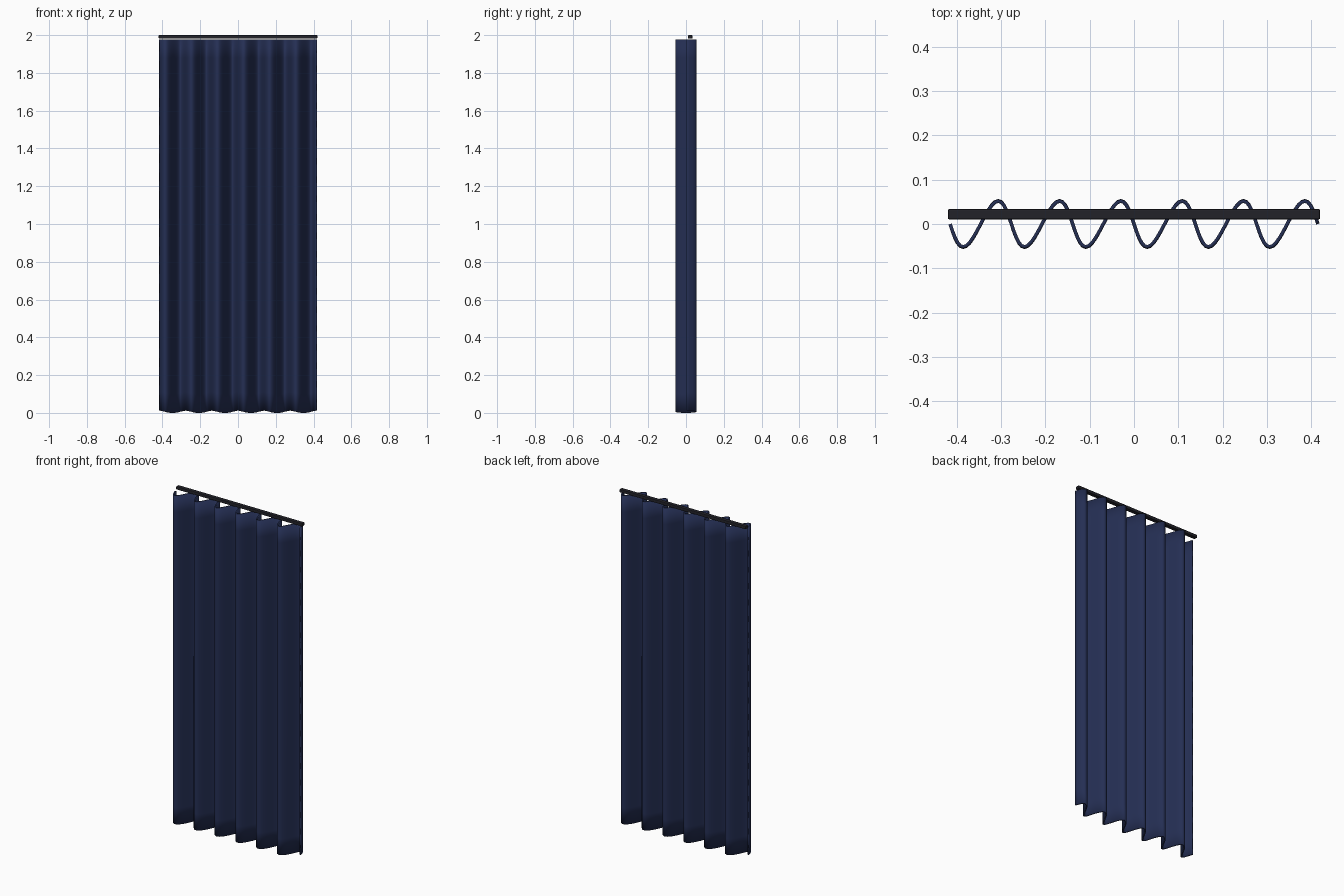
import bpy, bmesh, math

if "Cube" in bpy.data.objects:
    bpy.data.objects.remove(bpy.data.objects["Cube"])

def material(name, rgb):
    m = bpy.data.materials.new(name)
    m.diffuse_color = (*rgb, 1)
    m.use_nodes = True
    m.node_tree.nodes["Principled BSDF"].inputs["Base Color"].default_value = m.diffuse_color
    return m

navy = material("navy_fabric", (0.018, 0.028, 0.088))
black = material("black_metal", (0.016, 0.016, 0.022))

def add_object(name, bm, mat):
    me = bpy.data.meshes.new(name)
    bm.to_mesh(me)
    bm.free()
    me.materials.append(mat)
    ob = bpy.data.objects.new(name, me)
    bpy.context.collection.objects.link(ob)
    return ob

# Curtain: wavy sheet with six slightly leaning folds and a scalloped hem
FOLDS, PER_FOLD, ROWS = 6, 20, 20
WIDTH, TOP = 0.83, 1.978
bm = bmesh.new()
grid = []
for r in range(ROWS + 1):
    f = r / ROWS
    amp = 0.0525 - 0.001 * f
    row = []
    for i in range(FOLDS * PER_FOLD + 1):
        t = i / PER_FOLD
        a = 2 * math.pi * t
        x = -WIDTH / 2 + WIDTH * t / FOLDS - 0.005 * math.sin(a)
        hem = 0.006 + 0.006 * math.cos(a)
        row.append(bm.verts.new((x, -amp * math.sin(a), hem * (1 - f) + TOP * f)))
    grid.append(row)
for lo, hi in zip(grid, grid[1:]):
    for i in range(len(lo) - 1):
        bm.faces.new((lo[i], lo[i + 1], hi[i + 1], hi[i])).smooth = True
curtain = add_object("curtain", bm, navy)
solid = curtain.modifiers.new("thickness", 'SOLIDIFY')
solid.thickness = 0.008
solid.offset = 0

# Curtain rail: slim bar with softened edges, set slightly to the back
bm = bmesh.new()
bmesh.ops.create_cube(bm, size=1)
for v in bm.verts:
    v.co = (v.co.x * 0.84, v.co.y * 0.024 + 0.022, v.co.z * 0.019 + 1.9905)
bmesh.ops.bevel(bm, geom=bm.edges[:], offset=0.004, segments=2,
                profile=0.5, affect='EDGES')
add_object("curtain_rail", bm, black)
